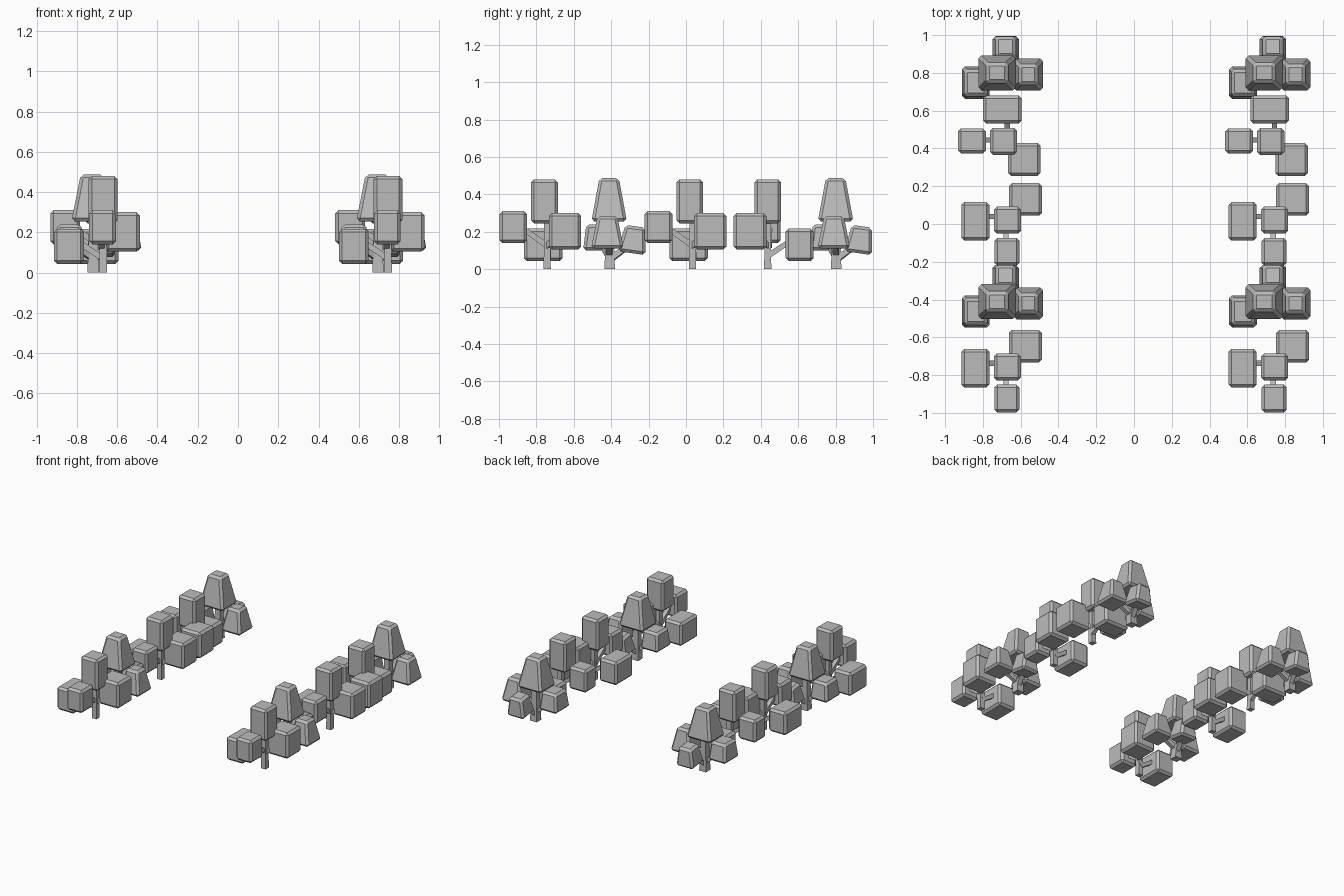
import bpy, bmesh
from math import radians
from mathutils import Matrix, Vector

cube = bpy.data.objects.get("Cube")
if cube:
    bpy.data.objects.remove(cube)

grey = bpy.data.materials.new("plain grey")
grey.use_nodes = True
colour = (0.5, 0.5, 0.5, 1)
grey.diffuse_color = colour
grey.node_tree.nodes["Principled BSDF"].inputs["Base Color"].default_value = colour


def finish(bm, name):
    bmesh.ops.recalc_face_normals(bm, faces=bm.faces)
    mesh = bpy.data.meshes.new(name)
    bm.to_mesh(mesh)
    bm.free()
    mesh.materials.append(grey)
    return mesh


def block(name, x, y, z0, z1, size, top=1.0, tilt=(0, 0), chamfer=0.016):
    """Chamfered foliage block, optionally tapered and tilted."""
    bm = bmesh.new()
    bmesh.ops.create_cube(bm, size=1)
    for v in bm.verts:
        k = top if v.co.z > 0 else 1
        v.co = Vector((v.co.x * size[0] * k, v.co.y * size[1] * k, v.co.z * (z1 - z0)))
    bmesh.ops.bevel(bm, geom=bm.edges[:], offset=chamfer, segments=1, affect='EDGES')
    turn = Matrix.Rotation(radians(tilt[0]), 4, 'X') @ Matrix.Rotation(radians(tilt[1]), 4, 'Y')
    bm.transform(Matrix.Translation((x, y, (z0 + z1) / 2)) @ turn)
    return finish(bm, name)


def beam(name, start, end, w0, w1):
    """Square tapered beam between two points, for trunks and branches."""
    a, b = Vector(start), Vector(end)
    bm = bmesh.new()
    bmesh.ops.create_cube(bm, size=1)
    for v in bm.verts:
        w = w1 if v.co.z > 0 else w0
        v.co.x *= w
        v.co.y *= w
    d = b - a
    if abs(d.x) + abs(d.y) > 0.001:
        side = d.cross(Vector((0, 0, 1))).normalized()
    else:
        side = Vector((1, 0, 0))
    up = d.normalized().cross(side)
    mid = (a + b) / 2
    for v in bm.verts:
        v.co = mid + side * v.co.x + up * v.co.y + d * v.co.z
    return finish(bm, name)


# Broad tree: trunk, three branches, four blocks of leaves
broad = [
    beam("broad_trunk", (0, 0, 0), (0, 0, 0.28), 0.038, 0.034),
    beam("broad_left_branch", (0, 0.005, 0.07), (-0.12, 0.005, 0.15), 0.03, 0.027),
    beam("broad_front_branch", (-0.008, 0, 0.125), (-0.008, -0.14, 0.225), 0.03, 0.027),
    beam("broad_back_branch", (0, 0, 0.12), (0.07, 0.07, 0.19), 0.03, 0.027),
    block("broad_low_leaves", -0.17, -0.021, 0.043, 0.217, (0.148, 0.205)),
    block("broad_top_leaves", 0, -0.015, 0.245, 0.48, (0.143, 0.143)),
    block("broad_back_leaves", 0.095, 0.095, 0.105, 0.30, (0.175, 0.172)),
    block("broad_front_leaves", -0.003, -0.182, 0.14, 0.31, (0.132, 0.148)),
]

# Pointed tree: trunk, three branches, four tapered leaf blocks
pointed = [
    beam("pointed_trunk", (0, 0, 0), (0, 0, 0.29), 0.056, 0.036),
    beam("pointed_back_branch", (0, 0, 0.05), (0.04, 0.12, 0.14), 0.032, 0.027),
    beam("pointed_side_branch", (0, 0, 0.08), (0.15, -0.01, 0.16), 0.032, 0.027),
    beam("pointed_left_branch", (0, 0, 0.07), (-0.11, -0.05, 0.15), 0.032, 0.027),
    block("pointed_top_leaves", -0.005, -0.003, 0.255, 0.487, (0.205, 0.19), 0.55),
    block("pointed_side_leaves", 0.16, -0.012, 0.11, 0.285, (0.165, 0.175), 0.6),
    block("pointed_left_leaves", -0.118, -0.055, 0.10, 0.24, (0.15, 0.175), 0.8),
    block("pointed_back_leaves", 0.04, 0.127, 0.085, 0.23, (0.145, 0.15), 0.72, (-8, 0)),
]

# Each row: three broad trees, one of them turned, and two pointed trees
trees = [
    (broad, -0.67, -0.742, 0),
    (pointed, -0.72, -0.408, 0),
    (broad, -0.67, 0.035, 0),
    (broad, -0.676, 0.437, -90),
    (pointed, -0.72, 0.803, 0),
]

for row, shift in (("right", 0), ("left", 1.415)):
    for n, (parts, x, y, turn) in enumerate(trees, 1):
        place = Matrix.Translation((x + shift, y, 0)) @ Matrix.Rotation(radians(turn), 4, 'Z')
        for mesh in parts:
            obj = bpy.data.objects.new(f"{row}_tree_{n}_{mesh.name}", mesh)
            bpy.context.scene.collection.objects.link(obj)
            obj.matrix_world = place
